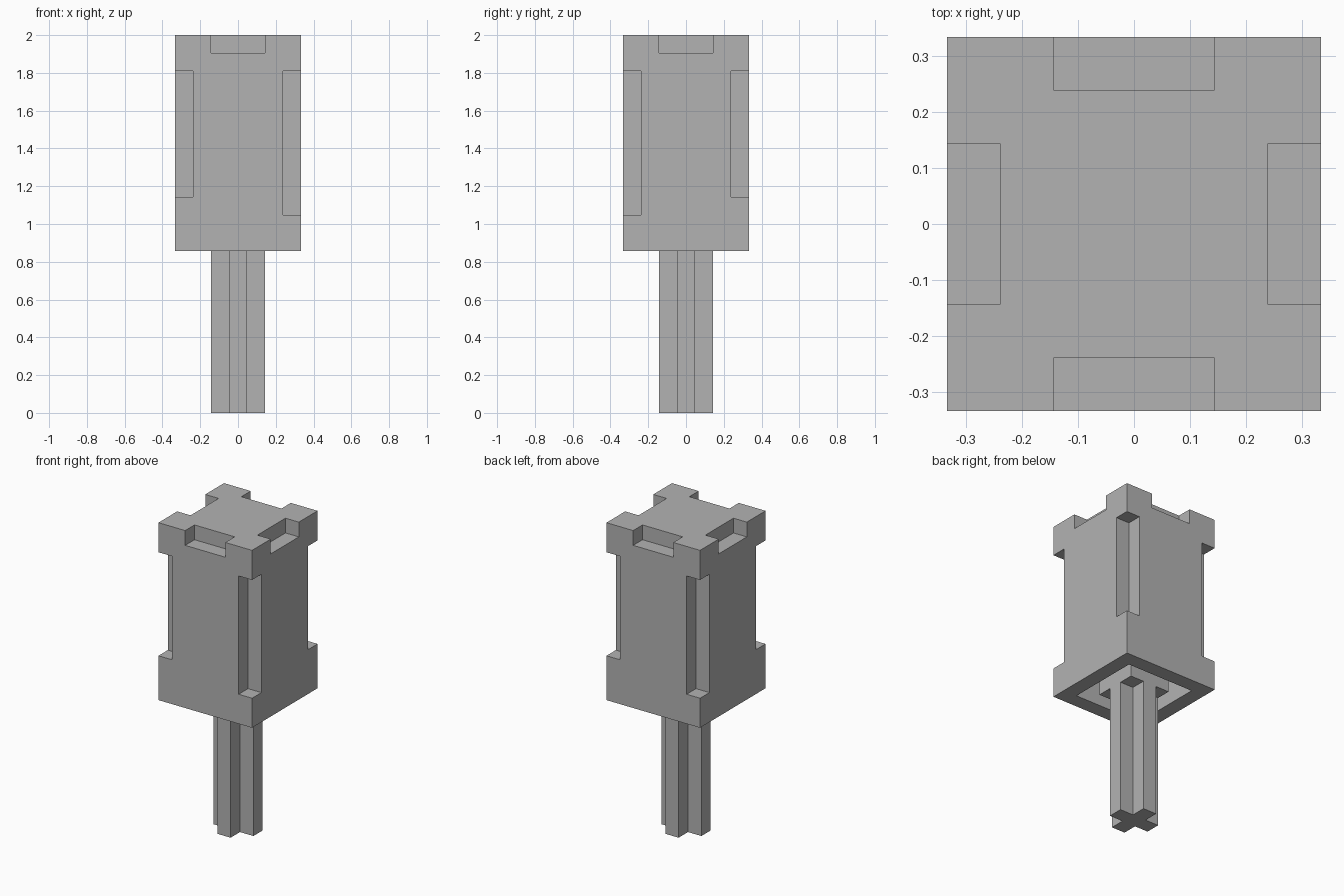
import bpy, bmesh
from mathutils import Matrix, Vector

U = 2 / 21  # one block of the design

if "Cube" in bpy.data.objects:
    bpy.data.objects.remove(bpy.data.objects["Cube"], do_unlink=True)

grey = bpy.data.materials.new("stone_grey")
grey.use_nodes = True
colour = (0.45, 0.45, 0.45, 1)
grey.diffuse_color = colour
grey.node_tree.nodes["Principled BSDF"].inputs["Base Color"].default_value = colour


def add_box(bm, low, high):
    """Add a box between two corners, in blocks."""
    low, high = Vector(low) * U, Vector(high) * U
    place = Matrix.Translation((low + high) / 2) @ Matrix.Diagonal((*(high - low), 1))
    bmesh.ops.create_cube(bm, size=1, matrix=place)


def finish(bm, name):
    bmesh.ops.recalc_face_normals(bm, faces=bm.faces)
    mesh = bpy.data.meshes.new(name)
    bm.to_mesh(mesh)
    bm.free()
    mesh.materials.append(grey)
    obj = bpy.data.objects.new(name, mesh)
    bpy.context.collection.objects.link(obj)
    return obj


# Tower body
bm = bmesh.new()
add_box(bm, (-3.5, -3.5, 9), (3.5, 3.5, 21))
body = finish(bm, "tower_body")

# Cutters: corner slots, battlement gaps and the hollow underside
bm = bmesh.new()
for sx in (-1, 1):
    for sy in (-1, 1):
        bottom = 12 if sx == sy else 11
        cx, cy = sx * 3.5, sy * 3.5
        add_box(bm, (cx - 1, cy - 1, bottom), (cx + 1, cy + 1, 19))
for s in (-1, 1):
    c = s * 3.5
    add_box(bm, (c - 1, -1.5, 20), (c + 1, 1.5, 22))
    add_box(bm, (-1.5, c - 1, 20), (1.5, c + 1, 22))
add_box(bm, (-2.5, -2.5, 8), (2.5, 2.5, 10.95))
cutter = finish(bm, "body_cutter")
cutter.hide_render = True

# Bake the cuts into the body and discard the cutter
cut = body.modifiers.new("cuts", 'BOOLEAN')
cut.operation = 'DIFFERENCE'
cut.solver = 'EXACT'
cut.object = cutter
graph = bpy.context.evaluated_depsgraph_get()
baked = bpy.data.meshes.new_from_object(body.evaluated_get(graph))
body.modifiers.clear()
body.data = baked
bpy.data.objects.remove(cutter, do_unlink=True)

# Square core that holds the stem inside the hollow
bm = bmesh.new()
add_box(bm, (-1.5, -1.5, 9), (1.5, 1.5, 11.2))
finish(bm, "stem_core")

# Cross-shaped stem, extruded from one quarter of the profile turned four times
bm = bmesh.new()
quarter = [(0.5, 0.5), (0.5, 1.5), (-0.5, 1.5)]
verts = []
for turn in range(4):
    for x, y in quarter:
        for _ in range(turn):
            x, y = -y, x
        verts.append(bm.verts.new((x * U, y * U, 0)))
base = bm.faces.new(verts)
top = bmesh.ops.extrude_face_region(bm, geom=[base], use_keep_orig=True)["geom"]
bmesh.ops.translate(bm, vec=(0, 0, 9.2 * U),
                    verts=[v for v in top if isinstance(v, bmesh.types.BMVert)])
finish(bm, "cross_stem")
